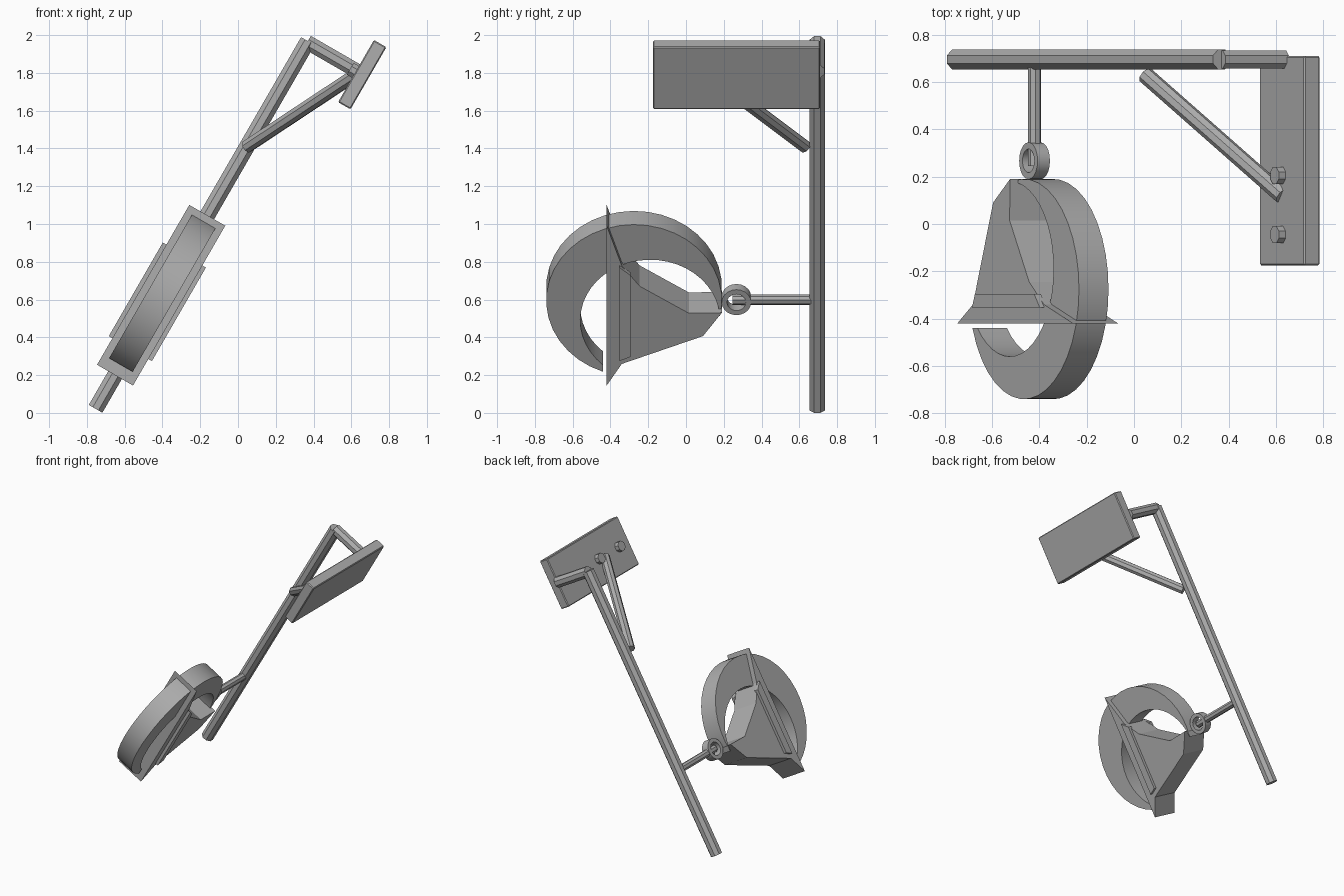
import bpy, bmesh
from math import radians, cos, sin
from mathutils import Matrix, Vector

if "Cube" in bpy.data.objects:
    bpy.data.objects.remove(bpy.data.objects["Cube"])

GREY = (0.42, 0.42, 0.42, 1)
mat = bpy.data.materials.new("plain grey")
mat.use_nodes = True
mat.diffuse_color = GREY
mat.node_tree.nodes["Principled BSDF"].inputs["Base Color"].default_value = GREY

# Everything is built upright along a vertical pole, then leaned sideways
LEAN = Matrix.Translation((-0.42, 0, 0.6)) @ Matrix.Rotation(radians(30), 4, 'Y')


def finish(name, bm, smooth=False):
    bmesh.ops.remove_doubles(bm, verts=bm.verts, dist=0.0005)
    bmesh.ops.recalc_face_normals(bm, faces=bm.faces)
    bmesh.ops.transform(bm, matrix=LEAN, verts=bm.verts)
    mesh = bpy.data.meshes.new(name)
    bm.to_mesh(mesh)
    bm.free()
    mesh.materials.append(mat)
    obj = bpy.data.objects.new(name, mesh)
    bpy.context.collection.objects.link(obj)
    if smooth:
        bpy.ops.object.select_all(action='DESELECT')
        obj.select_set(True)
        bpy.context.view_layer.objects.active = obj
        bpy.ops.object.shade_smooth_by_angle(angle=radians(35))
    return obj


def rod(name, start, end, radius, sides=8):
    a, b = Vector(start), Vector(end)
    turn = (b - a).to_track_quat('Z', 'Y').to_matrix().to_4x4()
    place = Matrix.Translation((a + b) / 2) @ turn @ Matrix.Rotation(radians(22.5), 4, 'Z')
    bm = bmesh.new()
    bmesh.ops.create_cone(bm, cap_ends=True, segments=sides, radius1=radius,
                          radius2=radius, depth=(b - a).length, matrix=place)
    return finish(name, bm)


def prism(name, outline, x0, x1):
    """Extrude a side outline of (y, z) points across the width."""
    bm = bmesh.new()
    face = bm.faces.new([bm.verts.new((x0, y, z)) for y, z in outline])
    new = bmesh.ops.extrude_face_region(bm, geom=[face])["geom"]
    bmesh.ops.translate(bm, vec=(x1 - x0, 0, 0),
                        verts=[v for v in new if isinstance(v, bmesh.types.BMVert)])
    return finish(name, bm)


def arc(cy, cz, radius, a0, a1, steps):
    angles = [radians(a0 + (a1 - a0) * i / steps) for i in range(steps + 1)]
    return [(cy + radius * cos(a), cz + radius * sin(a)) for a in angles]


def band(name, outer, inner, half):
    """Solid between two matching arcs, with square-cut sides."""
    bm = bmesh.new()
    rows = [[bm.verts.new((x, y, z)) for x, (y, z) in
             ((-half, o), (half, o), (half, i), (-half, i))]
            for o, i in zip(outer, inner)]
    for r, s in zip(rows, rows[1:]):
        for k in range(4):
            n = (k + 1) % 4
            bm.faces.new((r[k], r[n], s[n], s[k]))
    bm.faces.new(rows[0])
    bm.faces.new(rows[-1])
    return finish(name, bm, smooth=True)


# Pole with its top arm, diagonal brace and lower hanger
rod("pole", (0, 0.695, -0.668), (0, 0.695, 1.58), 0.045)
rod("top_arm", (0, 0.695, 1.573), (0.31, 0.695, 1.573), 0.042)
rod("diagonal_brace", (0, 0.63, 0.935), (0.31, 0.12, 1.556), 0.036)
rod("hanger_rod", (0, 0.68, 0), (0, 0.245, 0), 0.028)

# Mounting plate with two bolts
plate = prism("mounting_plate", [(-0.175, 1.38), (0.71, 1.38), (0.71, 1.76), (-0.175, 1.76)],
              0.3, 0.376)
bevel = plate.modifiers.new("edge", 'BEVEL')
bevel.width = 0.006
bevel.segments = 1
for i, y in enumerate((0.205, -0.045)):
    rod(f"plate_bolt_{i + 1}", (0.267, y, 1.565), (0.31, y, 1.565), 0.039)

# Eye ring
band("eye_ring", arc(0.267, 0, 0.078, 0, 360, 20), arc(0.267, 0, 0.05, 0, 360, 20), 0.03)

# Crescent
band("crescent", arc(-0.275, 0.035, 0.465, -12.3, 249.2, 28),
     arc(-0.19, -0.085, 0.37, 3.3, 227.5, 28), 0.072)

# Tapered body behind the crescent, flaring to a wide front edge
body = [(-0.42, 0.515), (-0.34, 0.27), (-0.245, 0.145), (0.015, -0.02), (0.19, -0.017),
        (0.09, -0.16), (-0.34, -0.33), (-0.42, -0.462)]
prism("tapered_body", body, -0.11, 0.11)

# Raised strips on both sides of the body
strip = [(-0.352, -0.3), (-0.295, -0.275), (-0.295, 0.225), (-0.352, 0.272)]
for side, s in (("left", 1), ("right", -1)):
    prism(f"{side}_strip", strip, s * 0.1, s * 0.132)
